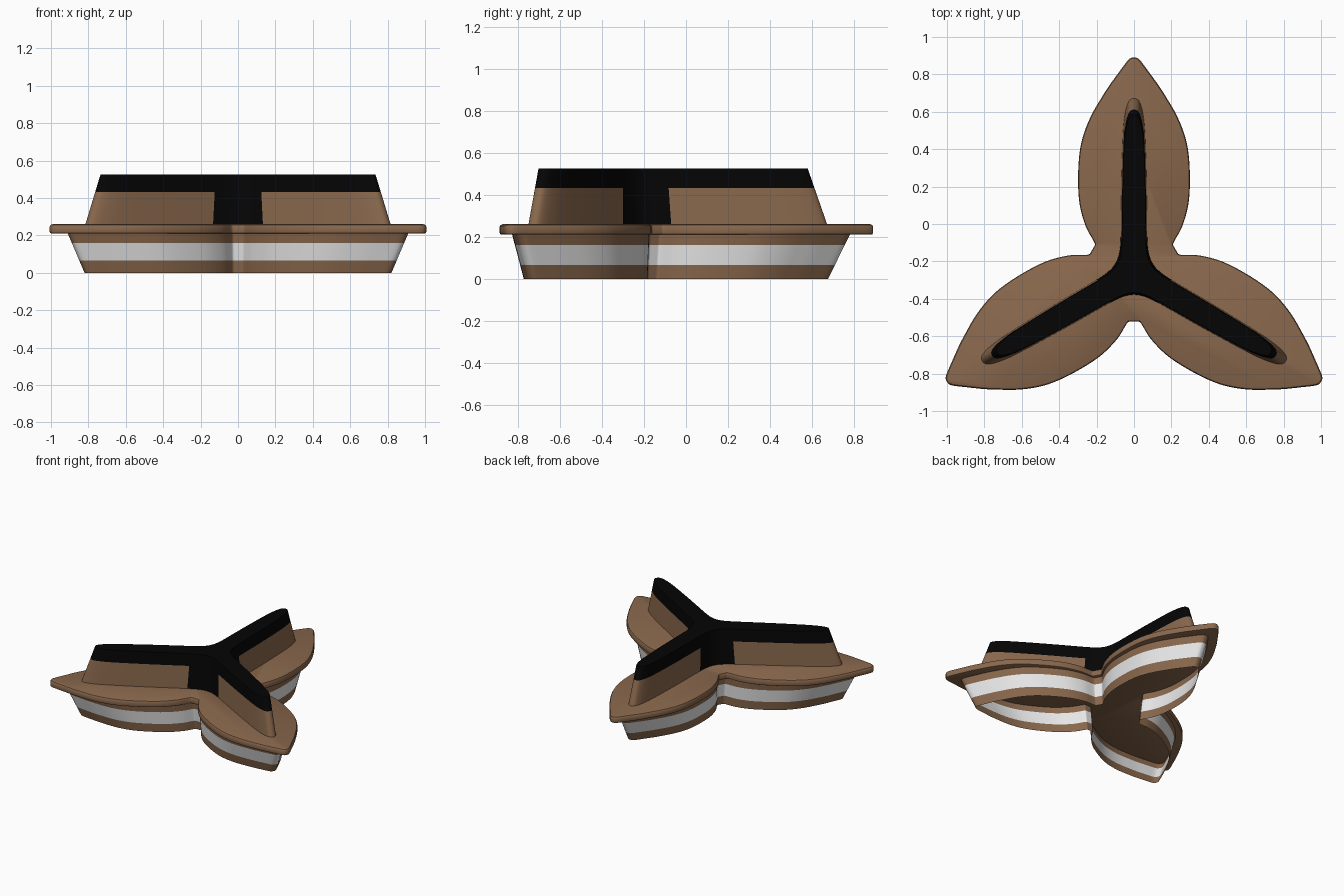
import bpy, math

if "Cube" in bpy.data.objects:
    bpy.data.objects.remove(bpy.data.objects["Cube"])

CY = -0.265  # y of the three-fold centre


def material(name, rgb):
    m = bpy.data.materials.new(name)
    m.diffuse_color = (*rgb, 1)
    m.use_nodes = True
    m.node_tree.nodes["Principled BSDF"].inputs["Base Color"].default_value = m.diffuse_color
    return m


BROWN = material("brown", (0.25, 0.137, 0.073))
WHITE = material("white", (0.8, 0.8, 0.8))
BLACK = material("black", (0.0015, 0.0015, 0.0015))


def smooth(p, n=3):
    """Catmull-Rom refinement of an open half profile (radius, half width)."""
    out = []
    for i in range(len(p) - 1):
        a, b, c, d = p[max(i - 1, 0)], p[i], p[i + 1], p[min(i + 2, len(p) - 1)]
        for k in range(n):
            t = k / n
            out.append(tuple(0.5 * (2 * b[j] + (c[j] - a[j]) * t
                       + (2 * a[j] - 5 * b[j] + 4 * c[j] - d[j]) * t * t
                       + (3 * b[j] - a[j] - 3 * c[j] + d[j]) * t ** 3) for j in (0, 1)))
    return out + [p[-1]]


def scaled(p, s):
    return [(r * s, w * s) for r, w in p]


def trefoil(half, z):
    """Mirror a tip-to-notch half profile and repeat it three times."""
    lobe = [(r, -w) for r, w in reversed(half)] + list(half)
    pts = []
    for k in range(3):
        a = math.radians(90 + 120 * k)
        c, s = math.cos(a), math.sin(a)
        pts += [(r * c - w * s, CY + r * s + w * c, z) for r, w in lobe]
    return pts


def loft(name, levels, mats, rule, bottom=True, top=True, angle=35):
    """Skin stacked outlines; rule(face centre) gives the material index."""
    rings = [trefoil(h, z) for h, z in levels]
    n = len(rings[0])
    verts = [v for ring in rings for v in ring]
    faces = [(l * n + i, l * n + (i + 1) % n, (l + 1) * n + (i + 1) % n, (l + 1) * n + i)
             for l in range(len(rings) - 1) for i in range(n)]
    if bottom:
        faces.append(tuple(reversed(range(n))))
    if top:
        faces.append(tuple(range((len(rings) - 1) * n, len(rings) * n)))
    me = bpy.data.meshes.new(name)
    me.from_pydata(verts, [], faces)
    for m in mats:
        me.materials.append(m)
    for f in me.polygons:
        f.material_index = rule(f.center)
    ob = bpy.data.objects.new(name, me)
    bpy.context.collection.objects.link(ob)
    bpy.ops.object.select_all(action='DESELECT')
    ob.select_set(True)
    bpy.context.view_layer.objects.active = ob
    bpy.ops.object.shade_smooth_by_angle(angle=math.radians(angle))
    return ob


# Flange: flat three-lobed plate with rounded rim
rim = smooth([(1.155, .012), (1.14, .033), (1.08, .078), (1.0, .136), (.93, .18),
              (.86, .221), (.78, .257), (.69, .284), (.58, .297), (.45, .298), (.35, .287),
              (.25, .257), (.185, .222), (.158, .209), (.145, .213)])


def inset(d):
    return [(r - d * r / 1.155, max(w - d, .004)) for r, w in rim]


loft("flange", [(inset(.008), .21), (inset(.002), .213), (inset(0), .22), (inset(0), .248),
                (inset(.004), .256), (inset(.012), .26)], [BROWN], lambda c: 0)

# Base skirt: thin tapered wall, open underneath, with a white band
loft("base_skirt", [(scaled(rim, .815 + .09 * z / .212), z) for z in (0, .065, .16, .212)],
     [BROWN, WHITE], lambda c: 1 if .065 < c.z < .16 else 0,
     bottom=False, top=False, angle=65)

# Ridge: three-armed blade, black on its upper part and around the hub
arm = smooth([(.938, .006), (.93, .022), (.905, .036), (.85, .049), (.75, .059), (.5, .067),
              (.25, .07), (.195, .071), (.14, .074), (.1, .081), (.075, .089),
              (.0555, .0985)])
loft("ridge", [(scaled(arm, 1 - .1 * (z - .255) / .27), z) for z in (.255, .432, .525)],
     [BROWN, BLACK],
     lambda c: 1 if c.z > .434 or math.hypot(c.x, c.y - CY) < .2 else 0,
     bottom=False, angle=50)
